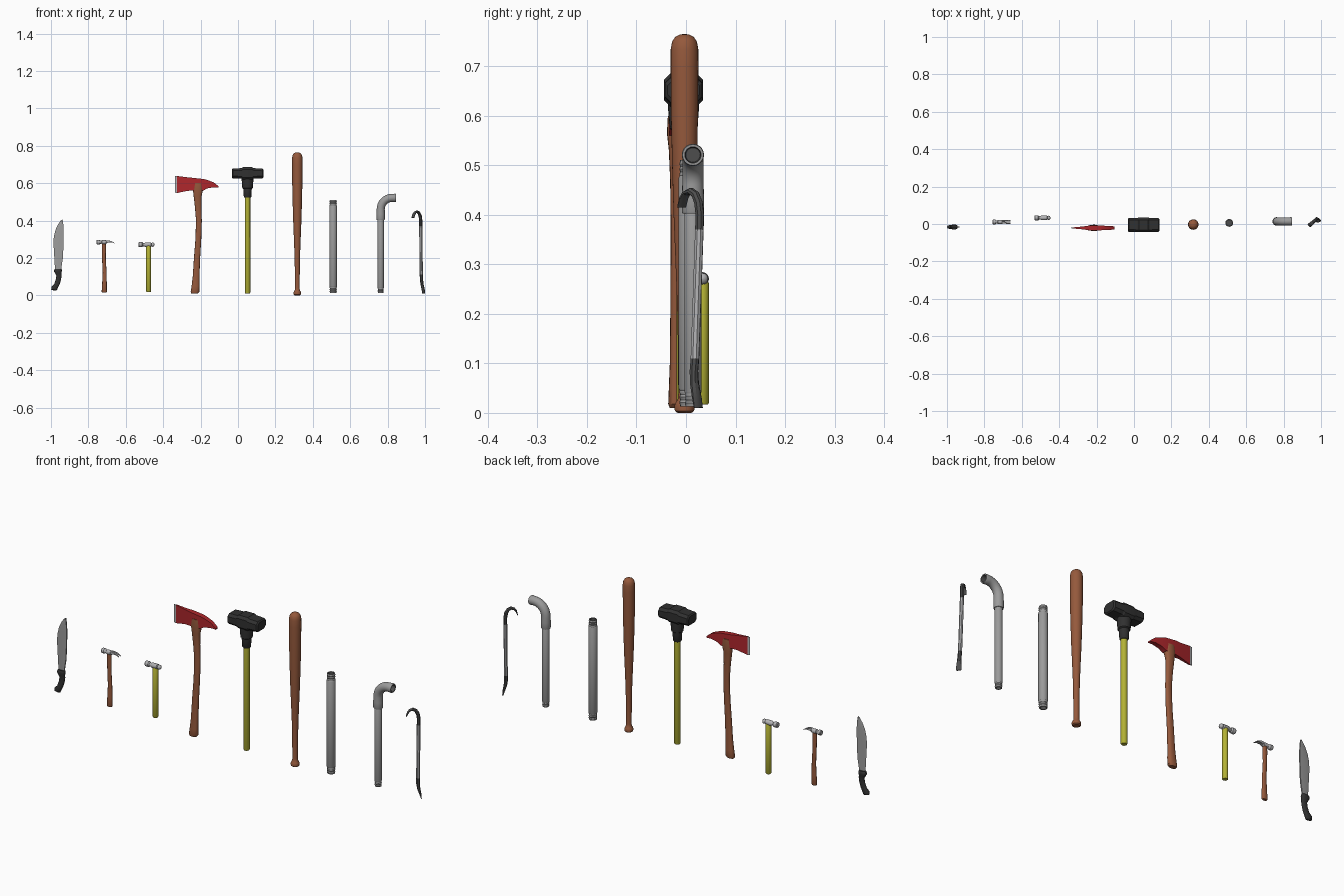
import bpy, bmesh, math
from mathutils import Vector as V

def material(name, r, g, b):
    m = bpy.data.materials.new(name)
    m.diffuse_color = (r, g, b, 1)
    return m

WOOD = material("brown wood", .30, .10, .045)
YELLOW = material("yellow fibreglass", .46, .45, .035)
RED = material("red paint", .42, .02, .025)
BLACK = material("black rubber", .03, .03, .03)
STEEL = material("pale steel", .45, .45, .46)
PIPE = material("pipe grey", .33, .33, .33)
DARK = material("dark iron", .075, .075, .075)

X, Y, Z = V((1, 0, 0)), V((0, 1, 0)), V((0, 0, 1))

def ring(c, u, v, ru, rv, n=16, p=1.0, turn=0.0):
    """Superellipse cross-section; p < 1 makes it boxier."""
    sp = lambda t: math.copysign(abs(t) ** p, t)
    out = []
    for i in range(n):
        a = 2 * math.pi * i / n + turn
        out.append(V(c) + u * ru * sp(math.cos(a)) + v * rv * sp(math.sin(a)))
    return out

def loft(name, rings, mats, rule=lambda i: 0, angle=35):
    """Skin rings into a capped solid; rule maps segment number (-1 = first cap) to material."""
    bm = bmesh.new()
    rows = [[bm.verts.new(p) for p in r] for r in rings]
    n = len(rows[0])
    bm.faces.new(rows[0]).material_index = rule(-1)
    for s, (a, b) in enumerate(zip(rows, rows[1:])):
        for i in range(n):
            j = (i + 1) % n
            bm.faces.new((a[i], a[j], b[j], b[i])).material_index = rule(s)
    bm.faces.new(rows[-1]).material_index = rule(len(rows) - 1)
    bmesh.ops.recalc_face_normals(bm, faces=bm.faces)
    me = bpy.data.meshes.new(name)
    bm.to_mesh(me)
    bm.free()
    for m in mats:
        me.materials.append(m)
    me.shade_smooth()
    me.set_sharp_from_angle(angle=math.radians(angle))
    ob = bpy.data.objects.new(name, me)
    bpy.context.collection.objects.link(ob)
    return ob

def lathe_z(name, x, y, prof, mats, n=20, rule=lambda i: 0):
    return loft(name, [ring((x, y, z), X, Y, r, r, n) for z, r in prof], mats, rule)

def lathe_x(name, y, z, prof, mats, n=16, k=1):
    return loft(name, [ring((x, y, z), Y, Z, r * k, r, n) for x, r in prof], mats)

def haft(name, y, rows, ry, mat, n=16, p=.8):
    """Shaped handle: rows of z, x, half width, with depth ratio ry."""
    return loft(name, [ring((x, y, z), X, Y, w, w * ry, n, p) for z, x, w in rows], [mat])

# --- machete: wedge-section blade, curved grip
y = -.016
blade = [(.12, -.976, -.947), (.15, -.979, -.944), (.2, -.982, -.936), (.27, -.986, -.933),
         (.31, -.985, -.932), (.35, -.976, -.932), (.38, -.962, -.934), (.397, -.95, -.936),
         (.405, -.941, -.938)]
loft("machete_blade", [[V((a, y, z)), V((a + (b - a) * .35, y - .003, z)), V((b, y - .003, z)),
     V((b, y + .003, z)), V((a + (b - a) * .35, y + .003, z))] for z, a, b in blade], [PIPE], angle=20)
haft("machete_grip", y, [(.026, -.978, .008), (.031, -.983, .016), (.045, -.979, .018), (.06, -.968, .015),
     (.085, -.96, .014), (.105, -.957, .014), (.118, -.961, .017), (.128, -.963, .021),
     (.138, -.962, .02), (.142, -.961, .016)], .62, BLACK)

# --- claw hammer
y, zc = .011, .284
haft("claw_hammer_handle", y, [(.015, -.715, .011), (.02, -.715, .014), (.06, -.714, .0125), (.12, -.713, .0105),
     (.2, -.717, .010), (.25, -.717, .011), (.292, -.717, .010)], .65, WOOD)
lathe_x("claw_hammer_head", y, zc, [(-.756, .010), (-.753, .0125), (-.741, .0125), (-.737, .009),
        (-.731, .008), (-.728, .011), (-.706, .011), (-.702, .008)], [STEEL])
for s in (-1, 1):    # two curved claw prongs
    rows = [(-.708, .285, .0045, .009), (-.695, .288, .0045, .006), (-.68, .287, .004, .004),
            (-.668, .283, .0035, .002), (-.660, .278, .003, .001)]
    loft("claw_hammer_prong", [ring((x, y + s * (.0045 + i * .0006), z), Y, Z, w, h, 8, .6)
         for i, (x, z, w, h) in enumerate(rows)], [STEEL])

# --- ball hammer with flat face on the left, round end on the right
y, zc = .033, .271
lathe_z("ball_hammer_handle", -.478, y, [(.017, .011), (.02, .013), (.262, .013), (.266, .011)], [YELLOW])
lathe_x("ball_hammer_head", y, zc, [(-.531, .011), (-.528, .0135), (-.512, .0135), (-.507, .009), (-.5, .009),
        (-.494, .0125), (-.466, .0125), (-.463, .008), (-.461, .0095), (-.457, .0115), (-.453, .011),
        (-.449, .008), (-.446, .002)], [STEEL])

# --- fire axe
y = -.021
haft("axe_handle", y, [(.010, -.232, .018), (.018, -.230, .023), (.05, -.227, .021), (.1, -.224, .018),
     (.2, -.219, .0165), (.3, -.212, .0155), (.4, -.209, .0155), (.47, -.213, .017), (.53, -.216, .021),
     (.565, -.214, .027), (.6, -.214, .024)], .65, WOOD)
head = [(-.338, .549, .637, .0008), (-.326, .547, .638, .003), (-.27, .559, .631, .008),
        (-.238, .56, .628, .013), (-.185, .56, .622, .013), (-.165, .572, .617, .012),
        (-.13, .578, .604, .0105), (-.112, .577, .59, .009), (-.103, .575, .582, .008)]
loft("axe_head", [[V((x, y + sy * h, z)) for sy, z in ((-1, a), (1, a), (1, b), (-1, b))]
     for x, a, b, h in head], [RED, STEEL], lambda i: 1 if i < 1 else 0, 25)

# --- sledgehammer: bevelled block head, rubber collar, yellow shaft
x, y = .051, -.005
def block(px, h, w):
    c = .012
    pts = [(w - c, h), (w, h - c), (w, c - h), (w - c, -h), (c - w, -h), (-w, c - h), (-w, h - c), (c - w, h)]
    return [V((px, y + a, .652 + b)) for a, b in pts]
loft("sledge_head", [block(x + d, h, w) for d, h, w in ((-.084, .021, .032), (-.079, .026, .037), (-.032, .028, .038),
     (-.025, .033, .039), (.025, .033, .039), (.032, .028, .038), (.079, .026, .037), (.084, .021, .032))],
     [BLACK], angle=15)
lathe_z("sledge_collar", x, y, [(.522, .017), (.526, .020), (.56, .022), (.57, .023), (.574, .028),
        (.612, .031), (.625, .031)], [BLACK])
lathe_z("sledge_shaft", x, y, [(.010, .0125), (.014, .0145), (.53, .0145)], [YELLOW])

# --- baseball bat
lathe_z("bat", .317, -.003, [(0, .014), (.004, .0195), (.014, .0205), (.02, .0185), (.028, .0135), (.04, .0125),
        (.15, .0135), (.22, .015), (.3, .018), (.4, .022), (.5, .025), (.6, .0272), (.7, .0280), (.735, .0278),
        (.75, .025), (.759, .019), (.764, .010), (.765, .003)], [WOOD], 28)

# --- pipes: hollow threaded ends on a plain tube
def threaded(name, x, y, z0, z1, r, wall, length):
    low = [(z0 + .06, r - wall), (z0, r - wall), (z0, r * .84)]
    for k in range(6):
        low.append((z0 + length * (k + .5) / 6, r * (.93 if k % 2 else .84)))
    low += [(z0 + length, r * .9), (z0 + length + .004, r)]
    prof = low + [(z0 + z1 - z, rr) for z, rr in reversed(low)]
    last = len(prof) - 1
    lathe_z(name, x, y, prof, [PIPE, DARK], 20, lambda i: 1 if i <= 0 or i >= last - 1 else 0)

threaded("straight_pipe", .509, .006, .013, .511, .021, .007, .032)
threaded("elbow_pipe_tube", .763, .014, .013, .435, .0175, .006, .026)

# elbow fitting: upright socket, quarter bend, open mouth
y, R = .014, .06
path = [((.763, .403), 0, .017), ((.763, .403), 0, .021), ((.763, .407), 0, .0225), ((.763, .435), 0, .0225)]
for k in range(9):
    a = math.pi / 2 * k / 8
    path.append(((.763 + R - R * math.cos(a), .461 + R * math.sin(a)), a, .0215))
path += [((.841, .521), math.pi / 2, .0225), ((.846, .521), math.pi / 2, .021), ((.846, .521), math.pi / 2, .0165),
         ((.815, .521), math.pi / 2, .0145)]
N = len(path) - 1
loft("pipe_elbow", [ring((px, y, pz), V((math.cos(a), 0, -math.sin(a))), Y, r, r, 20)
     for (px, pz), a, r in path], [PIPE, DARK], lambda i: 1 if i >= N - 1 else 0)

# --- crowbar: faceted bar swept along a hooked path, set at an angle
side = V((.64, -.77, 0))
bar = [(.993, .025, .010, .012, .002), (.990, .022, .03, .012, .005), (.984, .017, .06, .010, .008),
       (.981, .016, .085, .009, .009), (.980, .018, .11, .009, .009), (.977, .027, .37, .009, .009),
       (.977, .028, .40, .009, .009), (.974, .025, .425, .009, .009), (.967, .019, .441, .009, .008),
       (.957, .010, .448, .010, .007), (.947, .001, .444, .011, .005), (.940, -.005, .433, .012, .004),
       (.935, -.009, .415, .012, .0015)]
pts = [V(b[:3]) for b in bar]
rings = []
for i, b in enumerate(bar):
    t = (pts[min(i + 1, len(bar) - 1)] - pts[max(i - 1, 0)]).normalized()
    u = (side - t * side.dot(t)).normalized()
    rings.append(ring(pts[i], u, t.cross(u), b[3], b[4], 8, 1, math.pi / 8))
loft("crowbar", rings, [DARK, STEEL], lambda i: 1 if i == 4 else 0, 30)
